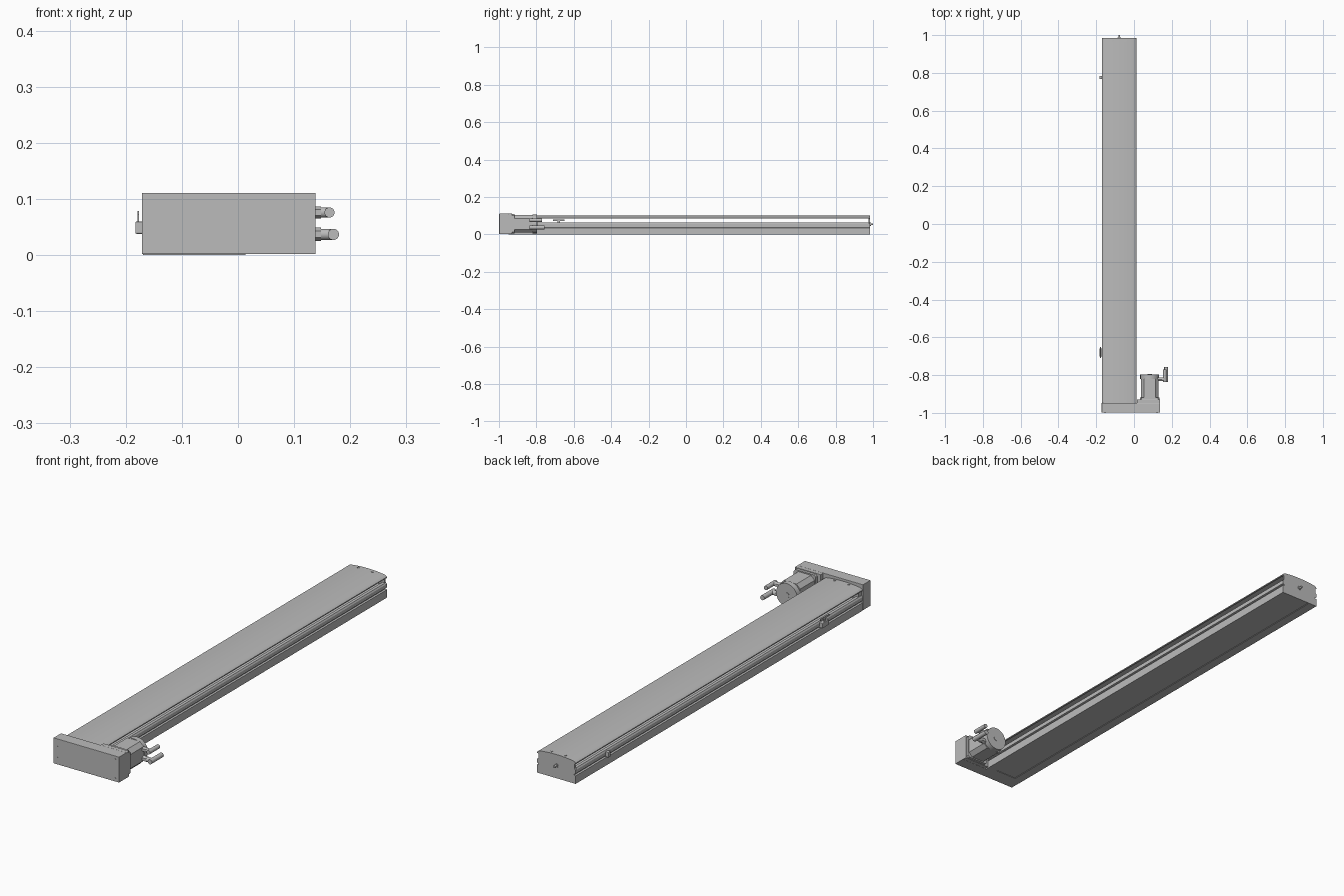
import bpy, bmesh, math
from mathutils import Vector, Matrix

old = bpy.data.objects.get("Cube")
if old:
    bpy.data.objects.remove(old, do_unlink=True)

GREY = (0.5, 0.5, 0.5, 1)
mat = bpy.data.materials.new("machined grey")
mat.use_nodes = True
mat.diffuse_color = GREY
mat.node_tree.nodes["Principled BSDF"].inputs["Base Color"].default_value = GREY

CX = -0.078          # centre line of the rail
HALF = 0.091         # half width of the rail
FRONT, BACK = -0.948, 0.985


def finish(name, bm, smooth=False, bevel=0):
    bmesh.ops.recalc_face_normals(bm, faces=bm.faces)
    mesh = bpy.data.meshes.new(name)
    bm.to_mesh(mesh)
    bm.free()
    mesh.materials.append(mat)
    obj = bpy.data.objects.new(name, mesh)
    bpy.context.collection.objects.link(obj)
    if bevel:
        mod = obj.modifiers.new("edge", "BEVEL")
        mod.width, mod.segments = bevel, 2
    if smooth:
        bpy.ops.object.select_all(action="DESELECT")
        obj.select_set(True)
        bpy.context.view_layer.objects.active = obj
        bpy.ops.object.shade_smooth_by_angle(angle=math.radians(30))
    return obj


def prism(name, profile, y0, y1, smooth=False):
    """Extrude an x-z outline along y."""
    bm = bmesh.new()
    face = bm.faces.new([bm.verts.new((x, y0, z)) for x, z in profile])
    ext = bmesh.ops.extrude_face_region(bm, geom=[face])
    moved = [v for v in ext["geom"] if isinstance(v, bmesh.types.BMVert)]
    bmesh.ops.translate(bm, verts=moved, vec=(0, y1 - y0, 0))
    return finish(name, bm, smooth)


def box(name, x, y, z, bevel=0):
    bm = bmesh.new()
    bmesh.ops.create_cube(bm, size=1)
    for v in bm.verts:
        v.co = [lo + (c + 0.5) * (hi - lo) for c, (lo, hi) in zip(v.co, (x, y, z))]
    return finish(name, bm, bevel=bevel)


def rod(name, a, b, radius, sides=24):
    a, b = Vector(a), Vector(b)
    bm = bmesh.new()
    turn = (b - a).to_track_quat("Z", "Y").to_matrix().to_4x4()
    bmesh.ops.create_cone(bm, cap_ends=True, segments=sides, radius1=radius, radius2=radius,
                          depth=(b - a).length, matrix=Matrix.Translation((a + b) / 2) @ turn)
    return finish(name, bm, smooth=True)


def mirrored(half):
    """Complete a right-hand half outline across the rail centre line."""
    return [(CX + x, z) for x, z in half] + [(CX - x, z) for x, z in reversed(half)]


# Rail base: feet, side grooves and a shallow channel on top
base_half = [(0.05, 0.002), (0.052, 0), (HALF, 0), (HALF, 0.034), (0.084, 0.036),
             (0.084, 0.041), (HALF, 0.043), (HALF, 0.058), (0.087, 0.064),
             (0.074, 0.064), (0.074, 0.054), (0.02, 0.054)]
prism("rail_base", mirrored(base_half), FRONT, BACK - 0.008)

# Crowned cover shell floating above the side slots
crown = [(HALF, 0.084), (HALF, 0.088), (0.084, 0.094)]
for i in range(1, 9):
    x = 0.082 * (1 - i / 8.5)
    crown.append((x, 0.101 - 0.006 * (x / 0.082) ** 2))
lining = [(0.01, 0.095), (0.06, 0.092), (0.08, 0.088), (0.084, 0.084)]
# one closed loop: outer arc from right to left, inner arc back again
outer = mirrored(crown)
inner = mirrored(list(reversed(lining)))
prism("cover", outer + inner[::-1], FRONT, BACK - 0.008, smooth=True)

# End caps with notched sides
cap_half = [(HALF, 0), (HALF, 0.034), (0.084, 0.036), (0.084, 0.041), (HALF, 0.043),
            (HALF, 0.058), (0.085, 0.064), (0.085, 0.082)] + crown
for name, y0, y1 in (("back_cap", BACK - 0.008, BACK), ("front_cap", FRONT, FRONT + 0.02)):
    prism(name, mirrored(cap_half), y0, y1)
rod("back_pin", (CX, BACK, 0.054), (CX, 1.0, 0.054), 0.005)
rod("back_pin_collar", (CX, BACK, 0.054), (CX, BACK + 0.003, 0.054), 0.009)

# Cover screws
for y in (-0.937, 0.97):
    for dx in (-0.033, 0.033):
        rod("cover_screw", (CX + dx, y, 0.095), (CX + dx, y, 0.102), 0.005, 16)

# Belt housing across the front
box("belt_housing", (-0.171, 0.138), (-0.9985, FRONT), (0.002, 0.111), bevel=0.001)
box("housing_step", (0.016, 0.138), (FRONT, -0.93), (0.002, 0.111), bevel=0.001)
for x, heights in ((0.121, (0.016, 0.097)), (-0.154, (0.033, 0.08))):
    for z in heights:
        rod("housing_screw", (x, -1.0, z), (x, -0.995, z), 0.003, 16)

# Motor: flange, chamfered body and round end bell
MX, MZ = 0.083, 0.056


def octagon(size, cut):
    s, c = size, size - cut
    pts = [(s, -c), (s, c), (c, s), (-c, s), (-s, c), (-s, -c), (-c, -s), (c, -s)]
    return [(MX + x, MZ + z) for x, z in pts]


prism("motor_flange", octagon(0.052, 0.008), -0.93, -0.918)
prism("motor_body", octagon(0.047, 0.017), -0.918, -0.82)
rod("motor_end_bell", (MX, -0.82, MZ), (MX, -0.797, MZ), 0.05, 40)
rod("motor_end_hub", (MX, -0.797, MZ), (MX, -0.795, MZ), 0.012)

# Elbow connectors on the motor's left side
for z, reach, r, tip in ((0.076, 0.172, 0.009, -0.77), (0.037, 0.18, 0.01, -0.757)):
    rod("connector_nut", (0.125, -0.822, z), (0.148, -0.822, z), r + 0.002, 6)
    rod("connector_stub", (0.14, -0.822, z), (reach - r, -0.822, z), r)
    rod("connector_plug", (reach - r, -0.837, z), (reach - r, tip, z), r)

# Position sensors clipped to the right side groove
for y in (-0.68, 0.775):
    long_one = y < 0
    w = 0.022 if long_one else 0.008
    box("sensor_body", (-0.183, -0.164), (y - w, y + w), (0.038, 0.06), bevel=0.002)
    if long_one:
        box("sensor_stem", (-0.179, -0.176), (y - 0.006, y + 0.006), (0.058, 0.074))
        box("sensor_flag", (-0.179, -0.176), (y - 0.03, y + 0.03), (0.072, 0.079))
